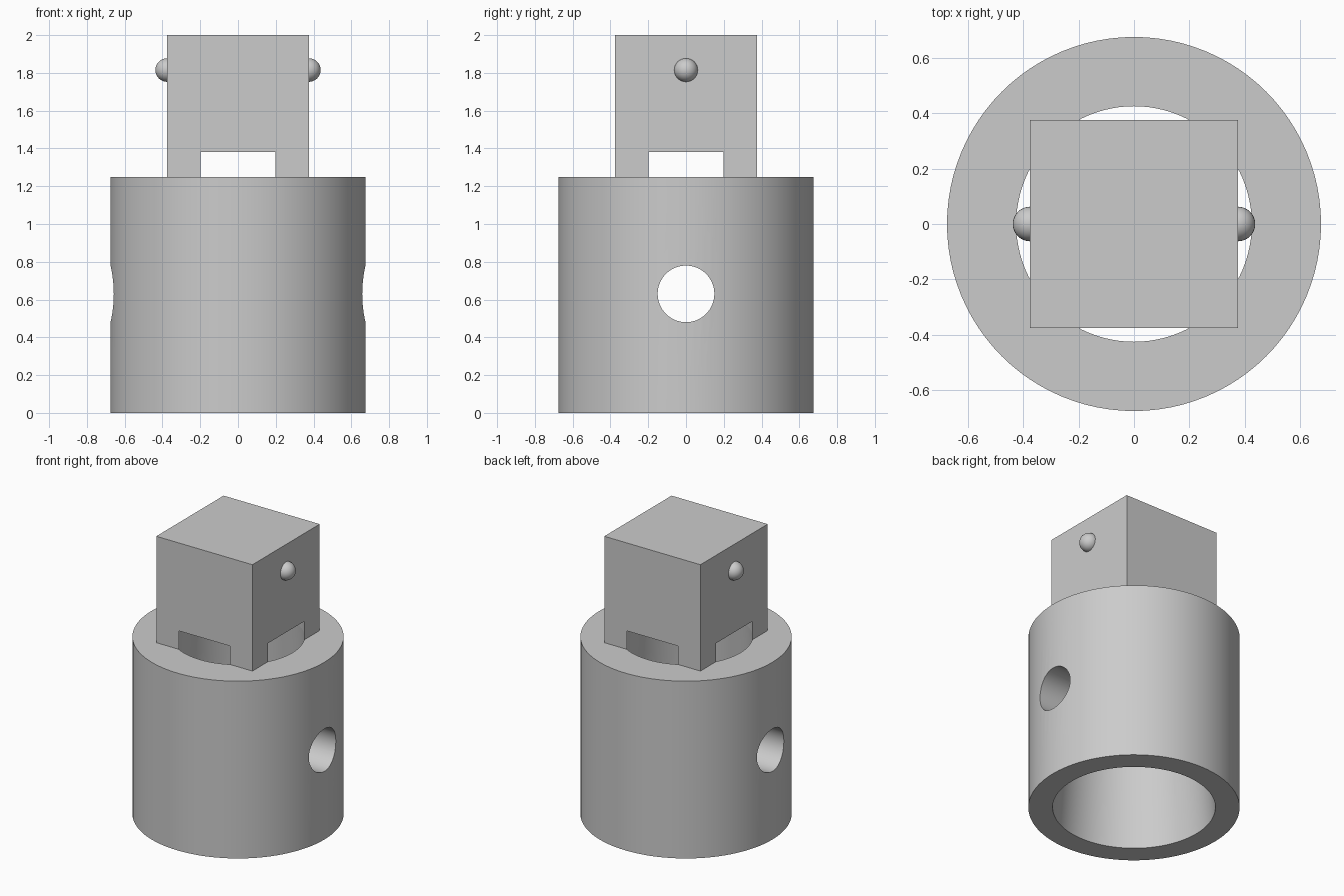
import bpy
import bmesh
import math
from mathutils import Matrix

cube = bpy.data.objects.get("Cube")
if cube:
    bpy.data.objects.remove(cube, do_unlink=True)

# Main dimensions
OUTER_R, MOUTH_R, BORE_R = 0.675, 0.52, 0.425
SLEEVE_H, BORE_TOP, TOTAL_H = 1.25, 1.38, 2.0
HALF = 0.375
SIDES = 96

steel = bpy.data.materials.new("grey steel")
steel.use_nodes = True
GREY = (0.6, 0.6, 0.6, 1)
steel.diffuse_color = GREY
steel.node_tree.nodes["Principled BSDF"].inputs["Base Color"].default_value = GREY


def make(name, bm):
    mesh = bpy.data.meshes.new(name)
    bmesh.ops.recalc_face_normals(bm, faces=bm.faces)
    bm.to_mesh(mesh)
    bm.free()
    mesh.materials.append(steel)
    obj = bpy.data.objects.new(name, mesh)
    bpy.context.collection.objects.link(obj)
    return obj


def cone(name, r_low, r_high, z_low, z_high, sides=SIDES):
    bm = bmesh.new()
    bmesh.ops.create_cone(bm, cap_ends=True, segments=sides, radius1=r_low,
                          radius2=r_high, depth=z_high - z_low,
                          matrix=Matrix.Translation((0, 0, (z_low + z_high) / 2)))
    return make(name, bm)


def cut(obj, cutter):
    mod = obj.modifiers.new("cut", 'BOOLEAN')
    mod.operation, mod.solver, mod.object = 'DIFFERENCE', 'EXACT', cutter
    bpy.context.view_layer.objects.active = obj
    bpy.ops.object.modifier_apply(modifier=mod.name)
    bpy.data.objects.remove(cutter, do_unlink=True)


def smooth(obj):
    bpy.ops.object.select_all(action='DESELECT')
    obj.select_set(True)
    bpy.context.view_layer.objects.active = obj
    bpy.ops.object.shade_smooth_by_angle(angle=math.radians(30))


# Round sleeve with a bore that narrows upwards, built as a revolved profile
bm = bmesh.new()
profile = [(MOUTH_R, 0), (OUTER_R, 0), (OUTER_R, SLEEVE_H), (BORE_R, SLEEVE_H)]
verts = [bm.verts.new((r, 0, z)) for r, z in profile]
edges = [bm.edges.new((verts[i - 1], verts[i])) for i in range(len(verts))]
bmesh.ops.spin(bm, geom=verts + edges, cent=(0, 0, 0), axis=(0, 0, 1),
               angle=math.tau, steps=SIDES, use_merge=True)
bmesh.ops.remove_doubles(bm, verts=bm.verts, dist=1e-5)
sleeve = make("sleeve", bm)

# Cross pin hole through both walls
bm = bmesh.new()
bmesh.ops.create_cone(bm, cap_ends=True, segments=64, radius1=0.15, radius2=0.15,
                      depth=2, matrix=Matrix.Translation((0, 0, 0.63))
                      @ Matrix.Rotation(math.pi / 2, 4, 'Y'))
cut(sleeve, make("pin_hole_cutter", bm))
smooth(sleeve)

# Square drive whose underside is opened by the bore, leaving four corner legs
bm = bmesh.new()
height = TOTAL_H - SLEEVE_H
bmesh.ops.create_cube(bm, size=1,
                      matrix=Matrix.Translation((0, 0, SLEEVE_H + height / 2))
                      @ Matrix.Diagonal((2 * HALF, 2 * HALF, height, 1)))
drive = make("square_drive", bm)
cut(drive, cone("bore_cutter", BORE_R, BORE_R, 1, BORE_TOP))
smooth(drive)

# Detent balls on the left and right faces
for side, name in ((1, "left_ball"), (-1, "right_ball")):
    bm = bmesh.new()
    bmesh.ops.create_uvsphere(bm, u_segments=32, v_segments=16, radius=0.0625,
                              matrix=Matrix.Translation((side * HALF, 0, 1.815)))
    smooth(make(name, bm))
